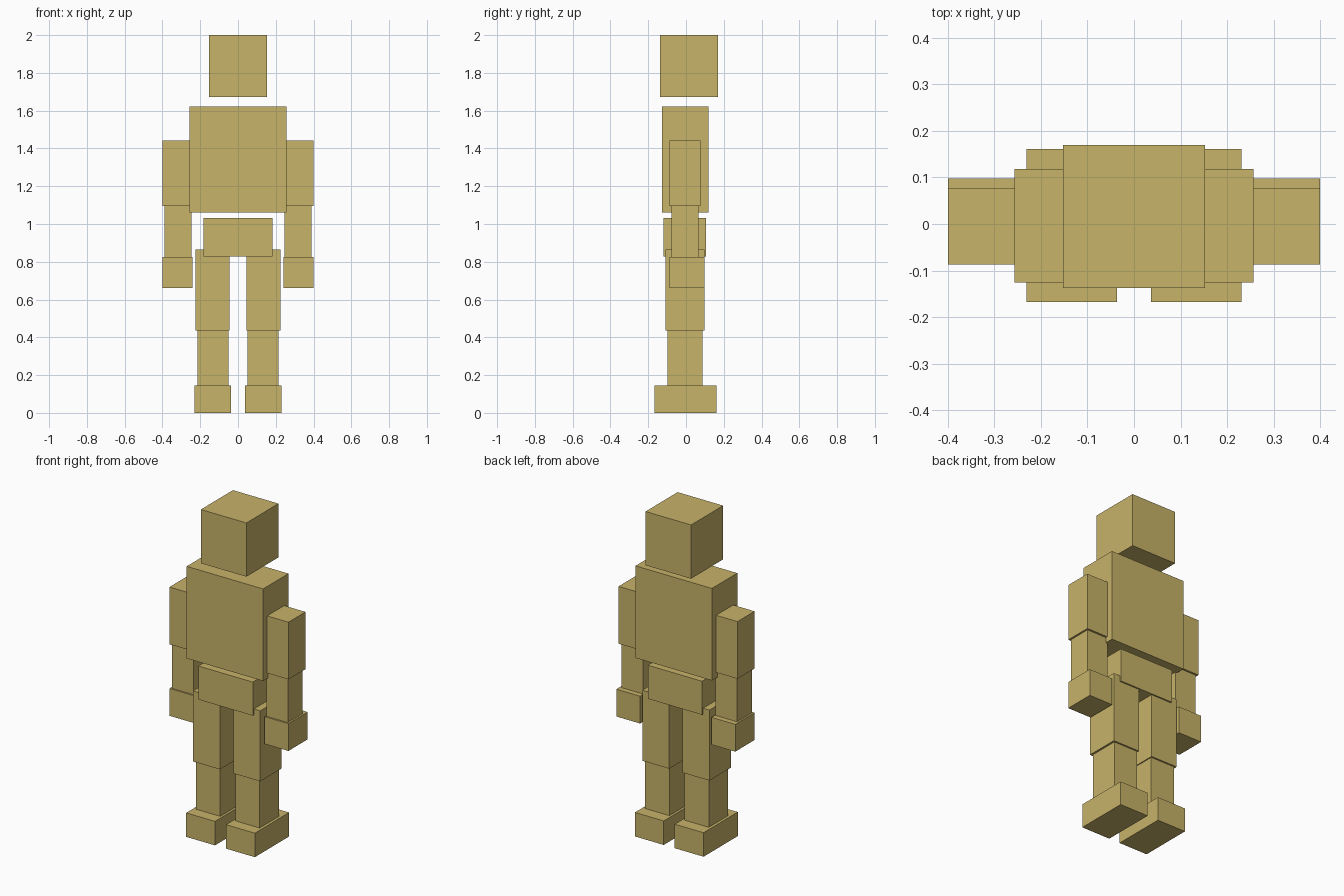
import bpy
import bmesh
from mathutils import Vector

if "Cube" in bpy.data.objects:
    bpy.data.objects.remove(bpy.data.objects["Cube"])

tan = bpy.data.materials.new("tan")
tan.diffuse_color = (0.578, 0.451, 0.141, 1.0)
tan.use_nodes = True
tan.node_tree.nodes["Principled BSDF"].inputs["Base Color"].default_value = tan.diffuse_color


def box(name, x, y, z):
    """Box spanning the given (min, max) range on each axis."""
    lo, hi = (Vector(c) for c in zip(x, y, z))
    bm = bmesh.new()
    bmesh.ops.create_cube(bm, size=1.0)
    for v in bm.verts:
        v.co = Vector(l + (c + 0.5) * (h - l) for c, l, h in zip(v.co, lo, hi))
    mesh = bpy.data.meshes.new(name)
    bm.to_mesh(mesh)
    bm.free()
    mesh.materials.append(tan)
    obj = bpy.data.objects.new(name, mesh)
    bpy.context.collection.objects.link(obj)


def pair(name, x, y, z):
    """Matching boxes on the right (+x) and left (-x) sides."""
    box("right_" + name, x, y, z)
    box("left_" + name, (-x[1], -x[0]), y, z)


# Head, torso and hips
box("head", (-0.153, 0.153), (-0.138, 0.17), (1.673, 2.0))
box("torso", (-0.257, 0.257), (-0.126, 0.118), (1.062, 1.622))
box("hips", (-0.183, 0.183), (-0.119, 0.106), (0.829, 1.033))

# Arms
pair("upper_arm", (0.257, 0.40), (-0.087, 0.077), (1.095, 1.443))
pair("forearm", (0.245, 0.389), (-0.077, 0.065), (0.826, 1.095))
pair("hand", (0.24, 0.40), (-0.087, 0.098), (0.66, 0.826))

# Legs
pair("thigh", (0.045, 0.226), (-0.109, 0.097), (0.437, 0.866))
pair("shin", (0.051, 0.214), (-0.098, 0.087), (0.146, 0.437))
pair("foot", (0.037, 0.231), (-0.168, 0.161), (0.0, 0.146))
